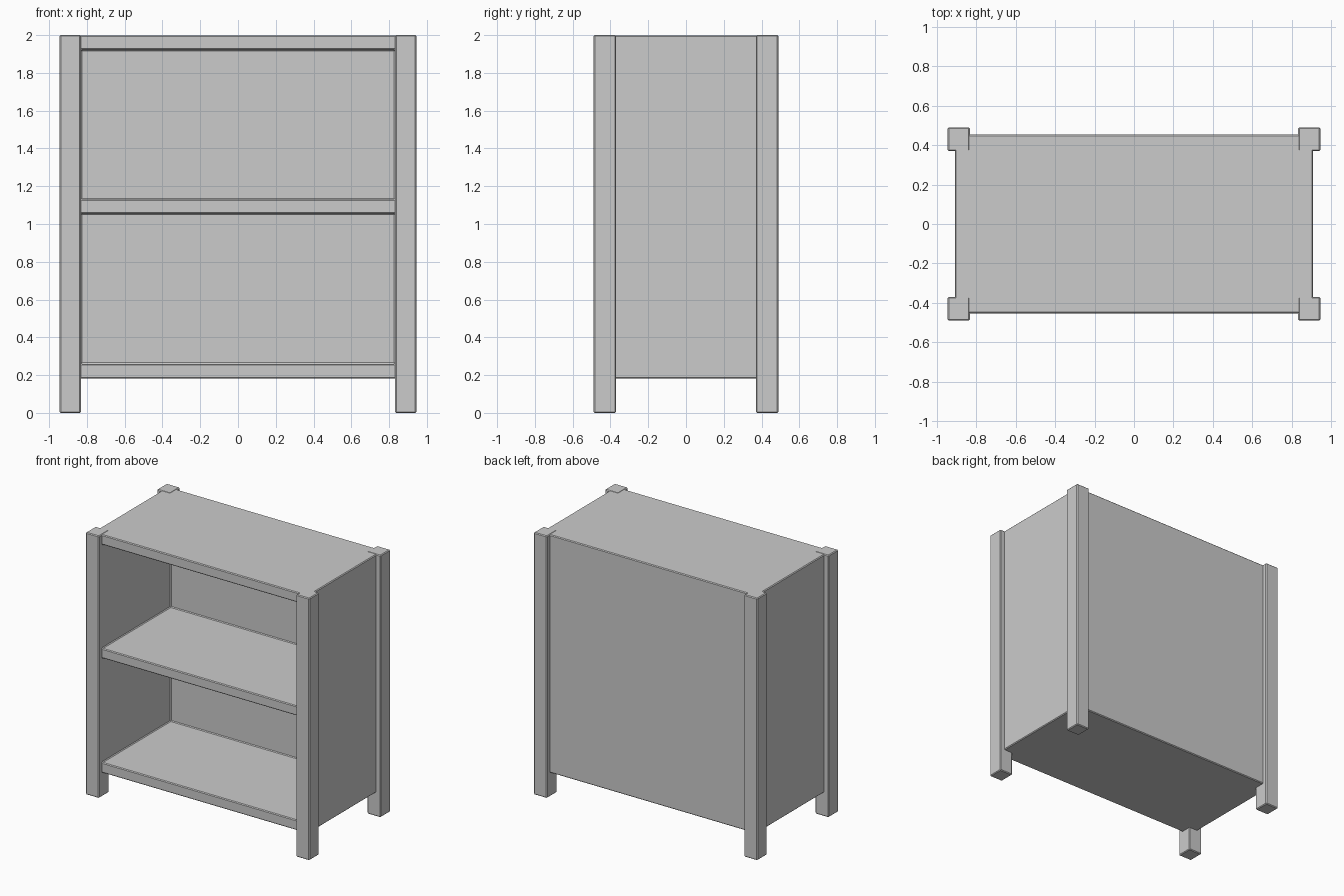
import bpy, bmesh
from mathutils import Vector

if "Cube" in bpy.data.objects:
    bpy.data.objects.remove(bpy.data.objects["Cube"])


def add_object(name, bm, bevel=0.006):
    bmesh.ops.recalc_face_normals(bm, faces=bm.faces)
    mesh = bpy.data.meshes.new(name)
    bm.to_mesh(mesh)
    bm.free()
    obj = bpy.data.objects.new(name, mesh)
    bpy.context.collection.objects.link(obj)
    # Small chamfer on the timber edges
    mod = obj.modifiers.new("edge_chamfer", 'BEVEL')
    mod.width = bevel
    mod.segments = 1
    mod.limit_method = 'ANGLE'
    return obj


def box(name, lo, hi):
    lo, hi = Vector(lo), Vector(hi)
    bm = bmesh.new()
    bmesh.ops.create_cube(bm, size=1)
    bmesh.ops.scale(bm, vec=hi - lo, verts=bm.verts)
    bmesh.ops.translate(bm, vec=(lo + hi) / 2, verts=bm.verts)
    return add_object(name, bm)


def extrude_back(bm, geom, depth):
    out = bmesh.ops.extrude_face_region(bm, geom=geom)["geom"]
    verts = [g for g in out if isinstance(g, bmesh.types.BMVert)]
    bmesh.ops.translate(bm, vec=(0, depth, 0), verts=verts)


# Cabinet carcass: front grid of sides and shelves, with two pushed-in bays
FRONT, INNER_BACK, BACK = -0.453, 0.375, 0.453
xs = [-0.908, -0.832, 0.832, 0.908]
zs = [0.182, 0.26, 1.056, 1.13, 1.922, 1.998]
bm = bmesh.new()
grid = [[bm.verts.new((x, FRONT, z)) for x in xs] for z in zs]
bays = []
for j in range(len(zs) - 1):
    for i in range(len(xs) - 1):
        f = bm.faces.new((grid[j][i], grid[j][i + 1], grid[j + 1][i + 1], grid[j + 1][i]))
        if i == 1 and j in (1, 3):
            bays.append(f)

# Outer shell
rim = [e for e in bm.edges if e.is_boundary]
out = bmesh.ops.extrude_edge_only(bm, edges=rim)["geom"]
bmesh.ops.translate(bm, vec=(0, BACK - FRONT, 0),
                    verts=[g for g in out if isinstance(g, bmesh.types.BMVert)])
bmesh.ops.holes_fill(bm, edges=[e for e in bm.edges if e.is_boundary], sides=0)

# Open bays
for f in bays:
    extrude_back(bm, [f], INNER_BACK - FRONT)
bmesh.ops.delete(bm, geom=[f for f in bays if f.is_valid and
                           abs(f.calc_center_median().y - FRONT) < 1e-4], context='FACES_ONLY')
add_object("cabinet_carcass", bm)

# Four corner posts
for sx, side in ((-1, "left"), (1, "right")):
    for sy, end in ((-1, "front"), (1, "back")):
        x0, x1 = sorted((sx * 0.832, sx * 0.944))
        y0, y1 = sorted((sy * 0.37, sy * 0.489))
        box(f"{end}_{side}_post", (x0, y0, 0), (x1, y1, 2))
